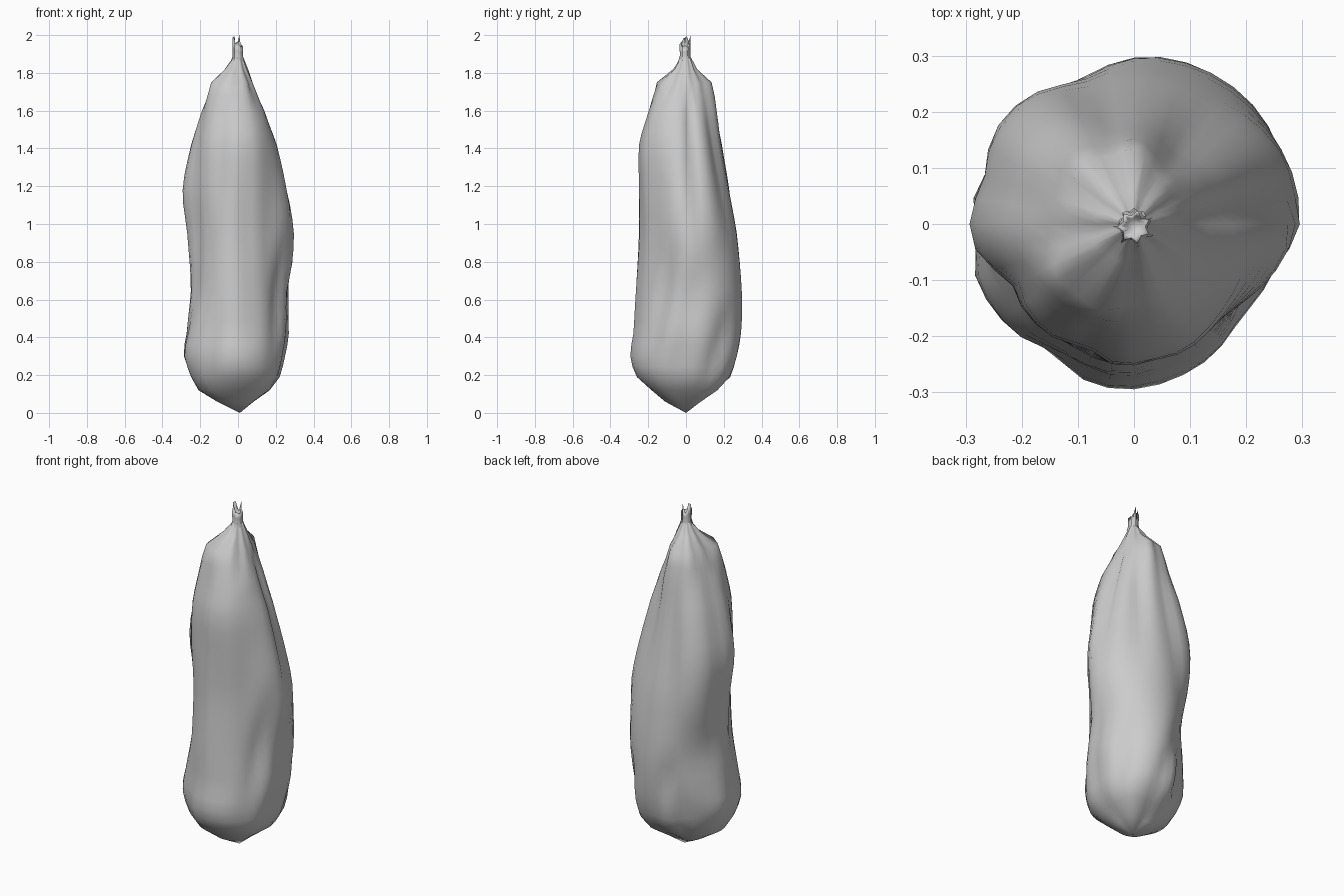
import bpy, bmesh, math, random
random.seed(4)
SEG = 40

# Sack profile: height, then radius every 45 degrees from +x towards +y
PROFILE = [
    (0.01, .00, .00, .00, .00, .00, .00, .00, .00),
    (0.06, .08, .10, .07, .10, .11, .12, .11, .10),
    (0.12, .165, .20, .16, .17, .21, .21, .18, .18),
    (0.19, .22, .25, .24, .22, .255, .26, .26, .24),
    (0.30, .25, .28, .28, .25, .30, .29, .295, .265),
    (0.42, .275, .29, .295, .26, .28, .28, .28, .26),
    (0.64, .27, .30, .295, .25, .25, .25, .27, .24),
    (0.95, .30, .28, .27, .295, .27, .24, .255, .23),
    (1.18, .265, .235, .23, .29, .295, .25, .26, .23),
    (1.42, .205, .18, .19, .24, .25, .245, .26, .22),
    (1.60, .135, .135, .165, .185, .19, .21, .205, .17),
    (1.75, .08, .085, .13, .14, .12, .17, .15, .09),
    (1.82, .05, .05, .055, .07, .065, .075, .065, .05),
    (1.88, .027, .025, .025, .025, .025, .025, .028, .025)]

# Drape grooves: angle, width (deg), depth, bottom z, top z, twist (deg per unit)
GROOVES = [(250, 11, .024, 1.00, 1.87, 0), (285, 12, .018, 0.25, 1.85, -8),
           (12, 9, .034, 0.85, 1.80, -5), (55, 12, .020, 0.80, 1.86, 6),
           (110, 12, .020, 0.70, 1.86, -6), (160, 11, .020, 0.55, 1.80, 5),
           (205, 10, .026, 0.40, 1.70, 0), (312, 11, .024, 0.20, 1.10, 45),
           (345, 11, .020, 0.12, 0.80, 40), (75, 9, .026, 0.08, 0.65, 60),
           (130, 9, .030, 0.08, 0.60, -45), (230, 11, .020, 0.10, 0.60, 35),
           (25, 9, .024, 0.08, 0.60, 50), (180, 9, .022, 0.10, 0.55, 20)]


def spline(a, b, c, d, t):
    return b + .5 * t * (c - a + t * (2*a - 5*b + 4*c - d + t * (3*(b - c) + d - a)))


def around(row, ang):
    k = ang / 45
    i = int(k)
    return spline(*[row[1 + (i + o) % 8] for o in (-1, 0, 1, 2)], k - i)


def groove(ang, z):
    total = 0
    for a, w, depth, z0, z1, twist in GROOVES:
        if z0 < z < z1:
            d = (ang - a - twist * (z - z0) + 180) % 360 - 180
            total += depth * math.exp(-(d / w) ** 2) * math.sin(math.pi * (z - z0) / (z1 - z0))
    return total


def loft(name, rings, tip=None, cap=False):
    bm = bmesh.new()
    loops = [[bm.verts.new(p) for p in r] for r in rings]
    n = len(loops[0])
    for lo, hi in zip(loops, loops[1:]):
        for i in range(n):
            j = (i + 1) % n
            bm.faces.new((lo[i], lo[j], hi[j], hi[i]))
    if tip:
        v = bm.verts.new(tip)
        for i in range(n):
            bm.faces.new((v, loops[0][(i + 1) % n], loops[0][i]))
    if cap:
        bm.faces.new(loops[-1])
    mesh = bpy.data.meshes.new(name)
    bm.to_mesh(mesh)
    bm.free()
    obj = bpy.data.objects.new(name, mesh)
    bpy.context.collection.objects.link(obj)
    for p in mesh.polygons:
        p.use_smooth = True
    return obj


# Draped sack body
rings = []
for r, (lo, hi) in enumerate(zip(PROFILE, PROFILE[1:])):
    steps = max(1, round((hi[0] - lo[0]) / .07))
    for s in range(1, steps + 1):
        t = s / steps
        z = lo[0] + (hi[0] - lo[0]) * t
        ring = []
        for i in range(SEG):
            ang = 360 * i / SEG
            nearby = [around(PROFILE[min(max(r + o, 0), len(PROFILE) - 1)], ang) for o in (-1, 0, 1, 2)]
            rad = spline(*nearby, t) if r else nearby[2] * t
            rad -= min(groove(ang, z), rad * .3)
            # gathered pleats near the tied neck
            rad *= 1 + .10 * max(0, (z - 1.6) / .28) * math.sin(math.radians(ang * 9))
            a = math.radians(ang)
            ring.append((rad * math.cos(a), rad * math.sin(a), z))
        rings.append(ring)
loft("sack_body", rings, tip=(0.01, 0, 0))

# Ragged gathered tuft above the neck
tuft = []
jag = [random.uniform(-.04, .03) for _ in range(14)]
jag[3] = .03
for z, rad in [(1.86, .030), (1.89, .023), (1.92, .023), (1.97, .024)]:
    ring = []
    for i in range(14):
        a = math.tau * i / 14
        rr = rad * (1 + (.25 if i % 2 else -.15))
        top = jag[i] * max(0, z - 1.89) / .08
        ring.append((rr * math.cos(a), rr * math.sin(a) - .005, z + top))
    tuft.append(ring)
# fold the rim inward to close the top
tuft.append([(x * .6, y * .6, 1.93) for x, y, z in tuft[-1]])
loft("tied_tuft", tuft, cap=True)
